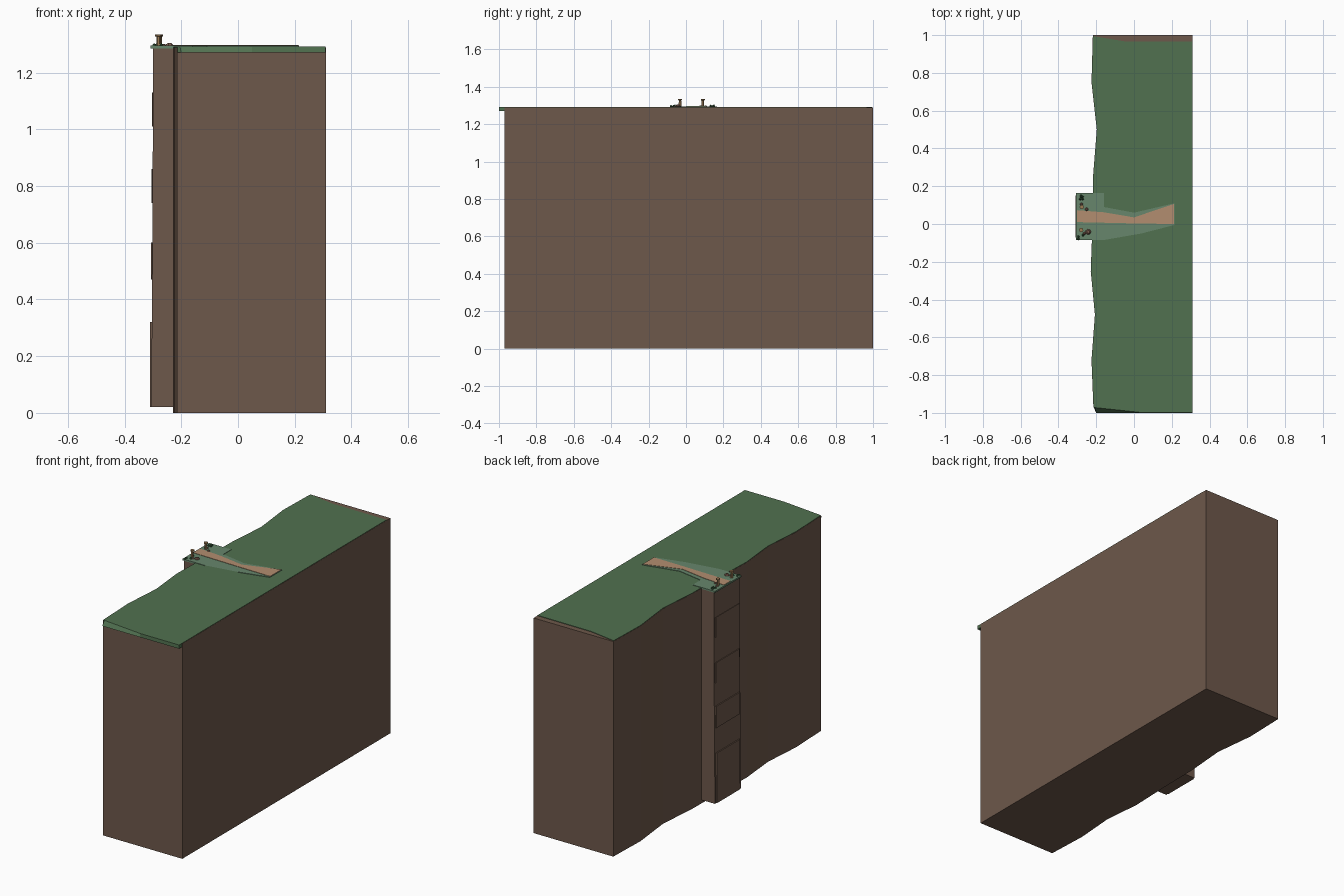
import bpy, bmesh, random
from math import pi, cos, sin

if "Cube" in bpy.data.objects:
    bpy.data.objects.remove(bpy.data.objects["Cube"])
random.seed(4)

def material(name, rgb):
    m = bpy.data.materials.new(name)
    m.diffuse_color = (*rgb, 1)
    m.use_nodes = True
    m.node_tree.nodes["Principled BSDF"].inputs["Base Color"].default_value = m.diffuse_color
    return m

SOIL = material("soil", (0.155, 0.098, 0.07))
GRASS = material("grass", (0.082, 0.165, 0.08))
TURF = material("pale_turf", (0.135, 0.24, 0.15))
DIRT = material("path_dirt", (0.45, 0.27, 0.16))
WOOD = material("wood", (0.33, 0.2, 0.09))
STONE = material("stone", (0.2, 0.11, 0.08))
LEAF = material("leaf", (0.03, 0.09, 0.035))

def finish(name, bm, mat):
    bmesh.ops.recalc_face_normals(bm, faces=bm.faces)
    me = bpy.data.meshes.new(name)
    bm.to_mesh(me)
    bm.free()
    me.materials.append(mat)
    ob = bpy.data.objects.new(name, me)
    bpy.context.collection.objects.link(ob)
    return ob

def loft(name, rings, mat):
    """Solid through a stack of equal-length point rings."""
    bm = bmesh.new()
    vs = [[bm.verts.new(p) for p in r] for r in rings]
    n = len(vs[0])
    for a, b in zip(vs, vs[1:]):
        for i in range(n):
            j = (i + 1) % n
            bm.faces.new((a[i], a[j], b[j], b[i]))
    bm.faces.new(vs[0])
    bm.faces.new(vs[-1])
    bmesh.ops.triangulate(bm, faces=[f for f in bm.faces if len(f.verts) > 4])
    return finish(name, bm, mat)

def slab(name, outline, z0, z1, mat):
    return loft(name, [[(x, y, z) for x, y in outline] for z in (z0, z1)], mat)

def turned(name, x, y, profile, sides, mat):
    rings = [[(x + r * cos(2 * pi * i / sides), y + r * sin(2 * pi * i / sides), z)
              for i in range(sides)] for r, z in profile]
    return loft(name, rings, mat)

# cliff block with its wavy left edge
wave = [(-.225, .75), (-.197, .5), (-.217, .25), (-.22, 0),
        (-.229, -.25), (-.207, -.48), (-.225, -.72)]
slab("cliff_soil", [(.31, -.97), (.31, 1), (-.218, 1)] + wave + [(-.215, -.97)],
     0, 1.289, SOIL)

# grass cover with an overhanging, bevelled front lip
inner = [(x + .001, y) for x, y in wave]
back = [(.309, .965), (-.05, .967), (-.217, .995)]
low = [(.05, -1), (.309, -1)] + back + inner + [(-.214, -.97), (-.2, -1)]
top = [(.05, -.999), (.309, -.999)] + back + inner + [(-.214, -.97), (-.205, -.972)]
loft("grass_cover", [[(x, y, 1.27) for x, y in low],
                     [(x, y, 1.292) for x, y in top]], GRASS)

# projecting rock pillar, slightly wider toward the foot
loft("cliff_pillar", [[(x, -.083, z), (-.15, -.083, z), (-.15, .163, z), (x, .163, z)]
                      for x, z in ((-.306, .02), (-.301, .66), (-.3, 1.287))], SOIL)

# thin staggered rock ledges on the pillar face
for i, (z0, z1) in enumerate([(.02, .32), (.47, .6), (.74, .86), (1.01, 1.13)]):
    x = -.31 + .0025 * i
    slab(f"rock_ledge_{i + 1}", [(x, -.07), (-.29, -.083), (-.29, .163), (x, .15)],
         z0, z1, SOIL)

# pale turf pad and path verge
slab("turf_pad", [(-.308, -.085), (-.16, -.085), (-.16, -.05), (-.11, -.02), (.04, -.05),
                  (.215, -.005), (.215, .11), (0, .06), (-.16, .09), (-.16, .165),
                  (-.308, .165)], 1.285, 1.2945, TURF)

# footpath
slab("footpath", [(-.302, .01), (0, .003), (.213, 0), (.213, .107), (0, .035),
                  (-.16, .062), (-.302, .073)], 1.287, 1.2965, DIRT)

# two capped gate posts
for name, x, y in (("post_front", -.28, -.032), ("post_back", -.276, .09)):
    turned(name, x, y, [(.0085, 1.29), (.0075, 1.327), (.012, 1.328), (.012, 1.335)], 6, WOOD)

# pebbles
for i, (x, y, r) in enumerate([(-.242, -.042, .015), (-.262, -.05, .008), (-.25, .078, .009),
                               (-.278, .105, .008), (-.27, -.06, .006)]):
    turned(f"pebble_{i + 1}", x, y, [(r * .8, 1.29), (r, 1.294 + r * .15),
                                     (r * .5, 1.295 + r * .6)], 7, STONE)

# leafy tufts at the pad corners
for side, cy in (("front", -.068), ("back", .143)):
    for i in range(6):
        x, y = -.29 + random.uniform(-.012, .022), cy + random.uniform(-.014, .014)
        turned(f"tuft_{side}_{i + 1}", x, y, [(.0045, 1.292), (.007, 1.297),
               (.001, 1.301 + random.uniform(0, .004))], 5, LEAF)
